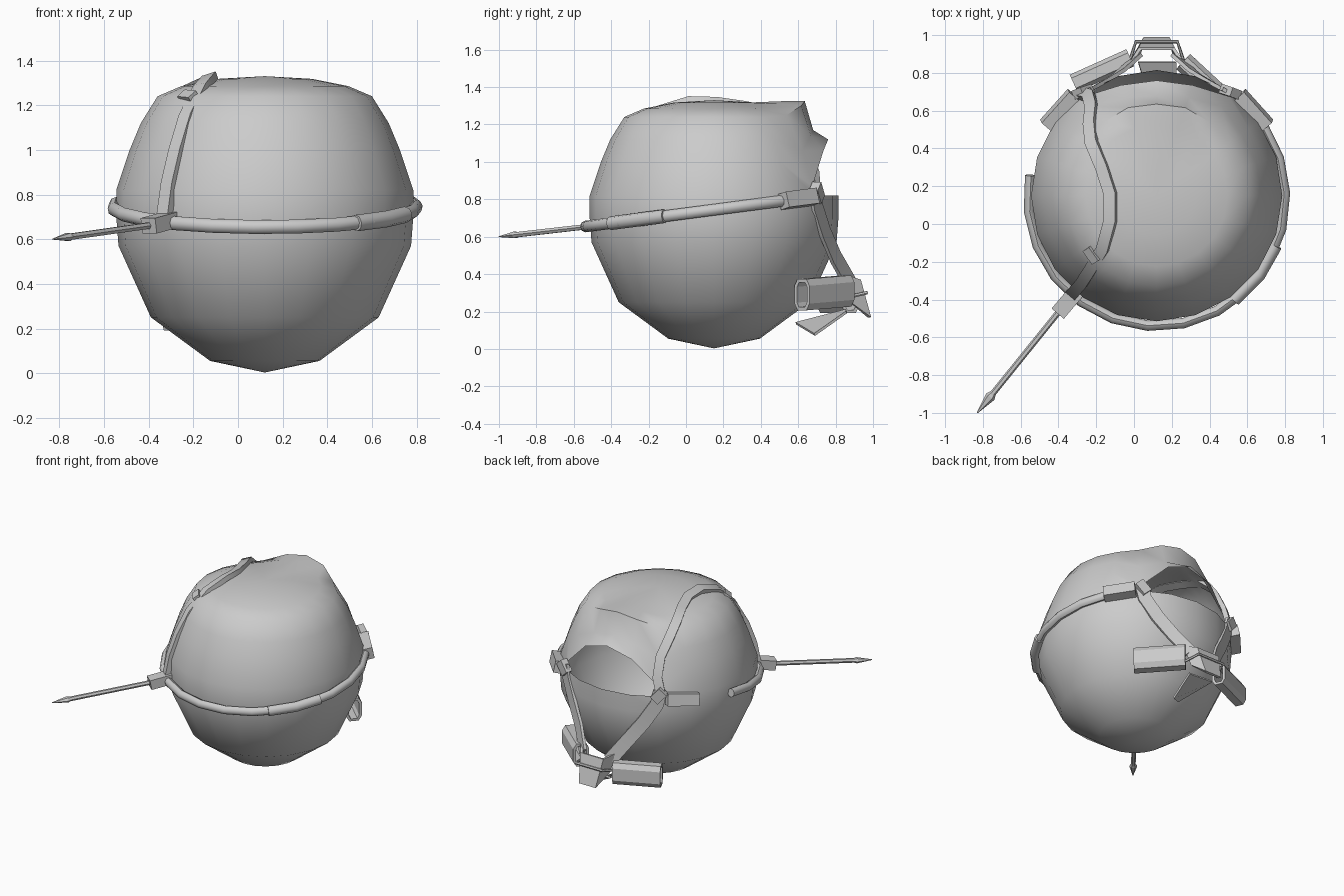
import bpy, bmesh, math
from mathutils import Vector, Matrix

if "Cube" in bpy.data.objects:
    bpy.data.objects.remove(bpy.data.objects["Cube"])

CX, CY = 0.12, 0.15
CENTRE = Vector((CX, CY, 0.65))


def make(name, bm, smooth=None):
    bmesh.ops.recalc_face_normals(bm, faces=bm.faces)
    me = bpy.data.meshes.new(name)
    bm.to_mesh(me)
    bm.free()
    ob = bpy.data.objects.new(name, me)
    bpy.context.collection.objects.link(ob)
    if smooth:
        bpy.ops.object.select_all(action='DESELECT')
        ob.select_set(True)
        bpy.context.view_layer.objects.active = ob
        bpy.ops.object.shade_smooth_by_angle(angle=math.radians(smooth))
    return ob


def skin(bm, rings, cap=True):
    """Join equal-length rings of points into a tube."""
    vs = [[bm.verts.new(p) for p in r] for r in rings]
    n = len(vs[0])
    for a, b in zip(vs, vs[1:]):
        for i in range(n):
            bm.faces.new((a[i], a[(i + 1) % n], b[(i + 1) % n], b[i]))
    if cap:
        bm.faces.new(vs[0])
        bm.faces.new(vs[-1])


def sweep(name, path, w, t, sides=4, smooth=None, up=None):
    """Sweep a section (w across, t outward) along a path."""
    path = [Vector(p) for p in path]
    w = w if isinstance(w, list) else [w] * len(path)
    rings = []
    for i, p in enumerate(path):
        tan = (path[min(i + 1, len(path) - 1)] - path[max(i - 1, 0)]).normalized()
        out = Vector(up) if up else p - CENTRE
        side = tan.cross(out).normalized()
        out = side.cross(tan).normalized()
        k = t * (w[i] / max(w)) if sides > 4 else t
        if sides == 4:
            sec = [(-.5, -.5), (.5, -.5), (.5, .5), (-.5, .5)]
        else:
            sec = [(.5 * math.cos(2 * math.pi * j / sides), .5 * math.sin(2 * math.pi * j / sides))
                   for j in range(sides)]
        rings.append([p + side * w[i] * a + out * k * b for a, b in sec])
    bm = bmesh.new()
    skin(bm, rings)
    return make(name, bm, smooth)


# Round shell: lathe profile with an arched opening in the back
SEG = 20
prof = [(.245, .055), (.51, .25), (.655, .57), (.665, .70), (.665, .82), (.605, 1.0),
        (.555, 1.12), (.48, 1.24), (.375, 1.285), (.21, 1.318)]
# (row, steps away from the back): (radius, height)
lift = {(5, 0): (.61, 1.12), (5, 1): (.615, 1.06), (5, 2): (.65, .87),
        (6, 0): (.53, 1.17), (6, 1): (.545, 1.14), (6, 2): (.585, 1.06),
        (7, 0): (.485, 1.325), (7, 1): (.49, 1.30), (7, 2): (.48, 1.25),
        (8, 0): (.375, 1.325), (8, 1): (.375, 1.31)}
bm = bmesh.new()
grid = []
for r, (rad, z) in enumerate(prof):
    row = []
    for s in range(SEG):
        rr, zz = lift.get((r, min(s, SEG - s)), (rad, z))
        a = 2 * math.pi * s / SEG
        row.append(bm.verts.new((CX + rr * math.sin(a), CY + rr * math.cos(a), zz)))
    grid.append(row)
low, top = bm.verts.new((CX, CY, .003)), bm.verts.new((CX, CY, 1.33))
for s in range(SEG):
    n = (s + 1) % SEG
    bm.faces.new((low, grid[0][n], grid[0][s]))
    bm.faces.new((top, grid[-1][s], grid[-1][n]))
    for r in range(len(prof) - 1):
        if r == 4 and s in (0, 1, SEG - 1, SEG - 2):
            continue
        bm.faces.new((grid[r][s], grid[r][n], grid[r + 1][n], grid[r + 1][s]))
make("round_shell", bm, 50)


# Tilted hoop around the middle, open at the back
def hoop(deg, r=.68):
    a = math.radians(deg)
    y = CY - .01 + r * math.cos(a)
    return (CX + r * math.sin(a), y, .735 + .13 * (y - .08))


sweep("hoop", [hoop(40 + 16 * i) for i in range(16)], .062, .055, 8, 50)
sweep("hoop_sleeve", [hoop(d) for d in (112, 127, 143)], .074, .068, 8, 50)
for side, d in (("right", 48), ("left", -48)):
    sweep("end_clamp_" + side, [hoop(d - 9, .70), hoop(d + 9, .70)], .085, .07)

# Strap over the top of the shell
over = [(-.33, -.37, .70), (-.31, -.35, .85), (-.275, -.31, 1.0), (-.23, -.24, 1.15),
        (-.165, -.13, 1.28), (-.125, .02, 1.325), (-.125, .16, 1.32), (-.17, .3, 1.30),
        (-.225, .43, 1.275), (-.235, .53, 1.19), (-.225, .62, 1.08), (-.24, .68, .95),
        (-.28, .69, .82)]
sweep("top_strap", over, .065, .035, 4, 35)
sweep("strap_keeper", [(-.25, -.13, 1.245), (-.20, -.20, 1.24)], .05, .025)

# Front knot and pointed rod
sweep("rod_socket", [(-.29, -.34, .69), (-.40, -.47, .66)], .085, .07, up=(0, 0, 1))
a, b = Vector((-.37, -.43, .665)), Vector((-.83, -1.0, .6))
sweep("rod", [a, a.lerp(b, .85)], .032, .032, 6, 50, (0, 0, 1))
sweep("rod_tip", [a.lerp(b, k) for k in (.81, .85, 1)], [.03, .055, .006], .04, 6, None, (0, 0, 1))

# Back straps running from the hoop ends down to the buckle
for side, m in (("right", 1), ("left", -1)):
    pts = [(.39, .69, .86), (.37, .70, .76), (.29, .745, .62), (.20, .80, .49), (.11, .88, .35)]
    sweep("hanging_strap_" + side, [(CX + m * x, y, z) for x, y, z in pts], .095, .02, 4, 35)
    # short cord joining strap and clamp
    sweep("strap_loop_" + side, [(CX + m * .36, .71, .80), (CX + m * .42, .69, .87)], .07, .05)

# Tapered tray-like buckle
bm = bmesh.new()
outer = [(-.15, .85, .40, .25), (-.095, .935, .37, .17), (.095, .935, .37, .17), (.15, .85, .40, .25)]
f = []
for x, y, z1, z0 in outer:
    k = .055 if y > .9 else .03
    f.append((bm.verts.new((CX + x, y, z1)), bm.verts.new((CX + x * .72, y + k, z0))))
for p, q in zip(f, f[1:]):
    bm.faces.new((p[0], q[0], q[1], p[1]))
ob = make("buckle", bm)
md = ob.modifiers.new("thickness", 'SOLIDIFY')
md.thickness = .018
sweep("buckle_cord", [(CX - .15, .84, .27), (CX - .11, .965, .30), (CX + .11, .965, .30),
                      (CX + .15, .84, .27)], .02, .02, 6, None, (0, 0, 1))

# Bottom flap hanging below the buckle
bm = bmesh.new()
bm.faces.new([bm.verts.new(p) for p in ((.02, .86, .20), (.22, .86, .19), (.22, .69, .07), (.10, .59, .13))])
ob = make("bottom_flap", bm)
ob.modifiers.new("thickness", 'SOLIDIFY').thickness = .015


# Folded side loops: hollow rounded bands
def band(name, start, end, height, depth):
    start, end = Vector(start), Vector(end)
    along = (end - start).normalized()
    out = Vector((0, 0, 1)).cross(along).normalized()
    if out.y < 0:
        out = -out
    sec = [(-.5, -.3), (-.5, .3), (-.3, .5), (.3, .5), (.5, .3), (.5, -.3), (.3, -.5), (-.3, -.5)]
    bm = bmesh.new()
    skin(bm, [[p + out * depth * u + Vector((0, 0, height * v)) for u, v in sec]
              for p in (start, end)], cap=False)
    ob = make(name, bm)
    md = ob.modifiers.new("thickness", 'SOLIDIFY')
    md.thickness, md.offset = .02, 0


band("side_loop_right", (.26, .86, .31), (.52, .62, .29), .15, .09)
band("side_loop_left", (-.02, .88, .27), (-.32, .745, .27), .14, .08)
